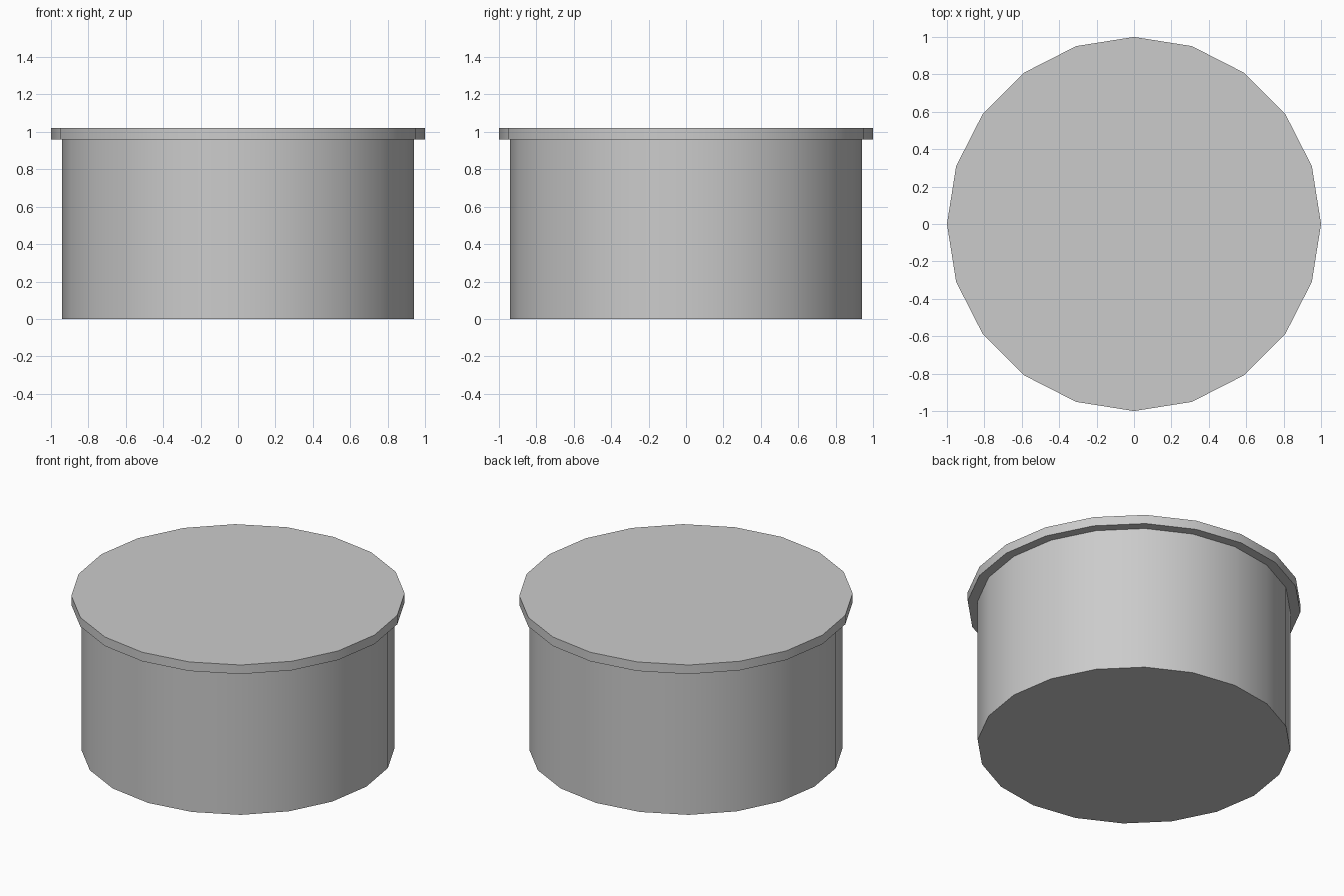
import bpy
import math

if "Cube" in bpy.data.objects:
    bpy.data.objects.remove(bpy.data.objects["Cube"])

SIDES = 20


def disc(name, radius, z0, z1):
    bpy.ops.mesh.primitive_cylinder_add(
        vertices=SIDES, radius=radius, depth=z1 - z0,
        end_fill_type='NGON', location=(0, 0, (z0 + z1) / 2))
    obj = bpy.context.object
    obj.name = name
    bpy.ops.object.shade_smooth_by_angle(angle=math.radians(30))
    return obj


# Straight-sided drum
disc("drum_body", 0.94, 0.0, 0.96)

# Thin overhanging lid
disc("lid", 1.0, 0.96, 1.02)
